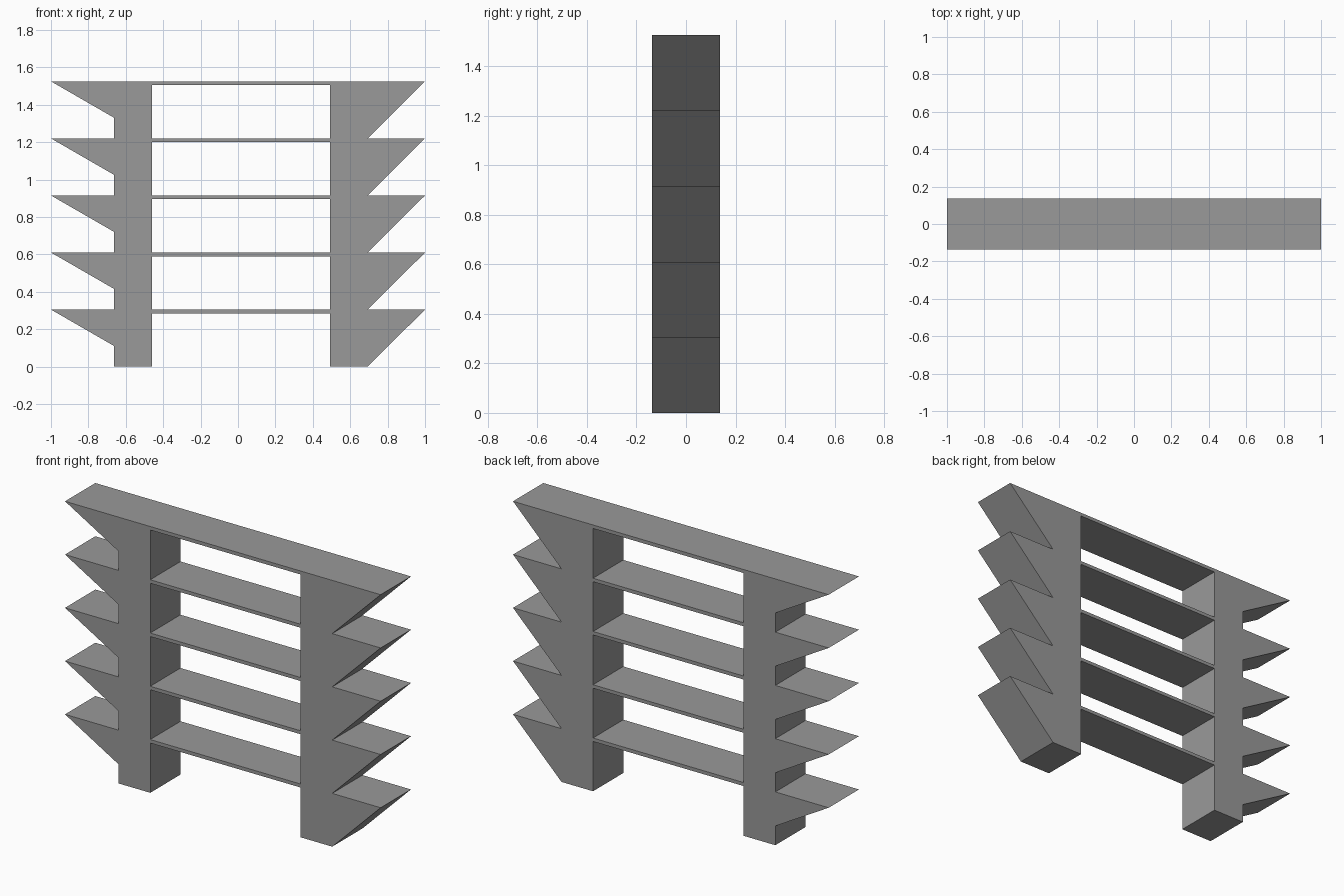
import bpy
import bmesh

if "Cube" in bpy.data.objects:
    bpy.data.objects.remove(bpy.data.objects["Cube"])

DEPTH = 0.137   # half depth
STEP = 0.305    # tier height
TIERS = 5

grey = bpy.data.materials.new("mid grey")
grey.diffuse_color = (0.32, 0.32, 0.32, 1)
grey.use_nodes = True
grey.node_tree.nodes["Principled BSDF"].inputs["Base Color"].default_value = grey.diffuse_color


def extrude_profile(name, points):
    """Solid made from an x-z outline, extruded along y."""
    bm = bmesh.new()
    face = bm.faces.new([bm.verts.new((x, -DEPTH, z)) for x, z in points])
    out = bmesh.ops.extrude_face_region(bm, geom=[face])
    verts = [v for v in out["geom"] if isinstance(v, bmesh.types.BMVert)]
    bmesh.ops.translate(bm, verts=verts, vec=(0, 2 * DEPTH, 0))
    bmesh.ops.recalc_face_normals(bm, faces=bm.faces)
    mesh = bpy.data.meshes.new(name)
    bm.to_mesh(mesh)
    bm.free()
    mesh.materials.append(grey)
    obj = bpy.data.objects.new(name, mesh)
    bpy.context.collection.objects.link(obj)
    return obj


def toothed_post(name, inner, outer, tip, drop):
    """Upright whose outer edge carries one pointed bracket per tier."""
    pts = [(inner, TIERS * STEP), (inner, 0), (outer, 0)]
    for i in range(1, TIERS + 1):
        z = i * STEP
        if drop < STEP:                      # straight edge below the bracket
            pts.append((outer, z - drop))
        pts.append((tip, z))                 # bracket tip
        if i < TIERS:
            pts.append((outer, z))           # back to the post
    extrude_profile(name, pts)


# Uprights with short brackets on the left and full-height ones on the right
toothed_post("left_post", -0.46, -0.662, -1.0, 0.195)
toothed_post("right_post", 0.493, 0.693, 1.0, STEP)

# Thin shelves between the uprights
for i in range(1, TIERS + 1):
    z = i * STEP
    extrude_profile(f"shelf_{i}", [(-0.46, z - 0.02), (0.493, z - 0.02),
                                   (0.493, z), (-0.46, z)])
